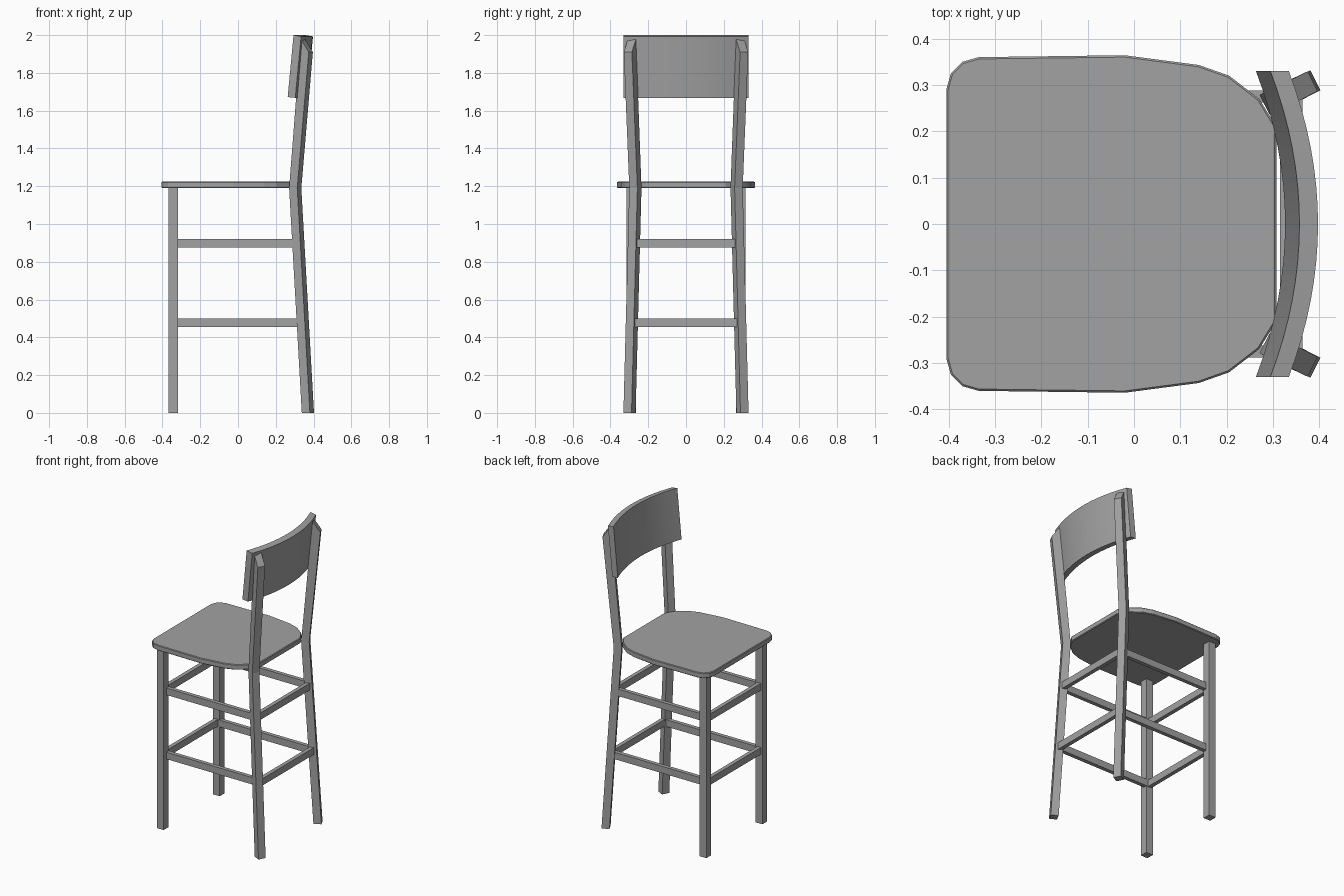
import bpy, bmesh, math
from mathutils import Vector

cube = bpy.data.objects.get("Cube")
if cube:
    bpy.data.objects.remove(cube, do_unlink=True)

grey = bpy.data.materials.new("grey")
grey.use_nodes = True
grey.diffuse_color = (0.36, 0.36, 0.36, 1)
grey.node_tree.nodes["Principled BSDF"].inputs["Base Color"].default_value = grey.diffuse_color


def loft(name, rings):
    """Skin a list of equal-sized closed rings and cap both ends."""
    bm = bmesh.new()
    loops = [[bm.verts.new(p) for p in ring] for ring in rings]
    n = len(loops[0])
    for a, b in zip(loops, loops[1:]):
        for i in range(n):
            j = (i + 1) % n
            bm.faces.new((a[i], a[j], b[j], b[i]))
    bm.faces.new(loops[0])
    bm.faces.new(loops[-1])
    bmesh.ops.recalc_face_normals(bm, faces=bm.faces)
    mesh = bpy.data.meshes.new(name)
    bm.to_mesh(mesh)
    bm.free()
    mesh.materials.append(grey)
    obj = bpy.data.objects.new(name, mesh)
    bpy.context.collection.objects.link(obj)
    return obj


def box(name, x, y, z):
    corners = [(x[0], y[0]), (x[1], y[0]), (x[1], y[1]), (x[0], y[1])]
    return loft(name, [[(px, py, h) for px, py in corners] for h in z])


# Seat: rounded front corners, tapering towards the back
half = [(-0.405, 0.29), (-0.395, 0.325), (-0.37, 0.35), (-0.335, 0.36), (-0.02, 0.364),
        (0.14, 0.343), (0.205, 0.32), (0.27, 0.27), (0.307, 0.21)]
outline = half + [(x, -y) for x, y in reversed(half)]
seat = loft("seat", [[(x, y, z) for x, y in outline] for z in (1.19, 1.225)])
bevel = seat.modifiers.new("soft_edge", "BEVEL")
bevel.width = 0.004
bevel.limit_method = "ANGLE"
bevel.angle_limit = math.radians(60)

# Rear legs: square section turned in plan, bent at the seat, sloped at the tip
TURN = math.radians(27)
SIZE = 0.024


def leg_ring(x, y, z, side, drop=0.0):
    out = Vector((math.cos(TURN), side * math.sin(TURN), 0))
    across = Vector((-out.y, out.x, 0))
    ring = []
    for a, b in ((-1, -1), (1, -1), (1, 1), (-1, 1)):
        p = Vector((x, y * side, z)) + SIZE * (a * out + b * across)
        p.z -= drop * (a + 1) / 2
        ring.append(p)
    return ring


for side, label in ((1, "left"), (-1, "right")):
    loft(f"rear_leg_{label}", [leg_ring(0.37, 0.299, 0, side),
                               leg_ring(0.303, 0.268, 1.19, side),
                               leg_ring(0.364, 0.297, 1.98, side, 0.07)])
    # Front leg and side rails
    box(f"front_leg_{label}", (-0.368, -0.318), sorted((side * 0.265, side * 0.315)), (0, 1.195))
    for z, x_end, level in ((0.455, 0.335, "lower"), (0.875, 0.31, "upper")):
        box(f"{level}_side_rail_{label}", (-0.33, x_end),
            sorted((side * 0.262, side * 0.288)), (z, z + 0.045))

# Front and rear rails
for z, x, level in ((0.455, 0.35, "lower"), (0.875, 0.328, "upper")):
    box(f"{level}_front_rail", (-0.357, -0.331), (-0.28, 0.28), (z, z + 0.045))
    box(f"{level}_rear_rail", (x - 0.013, x + 0.013), (-0.27, 0.27), (z, z + 0.045))

# Backrest: curved panel leaning back
STEPS = 16
rings = []
for i in range(STEPS + 1):
    y = -0.33 + 0.66 * i / STEPS
    bow = 0.063 * (1 - (y / 0.33) ** 2)
    rings.append([(0.263 + bow, y, 1.672), (0.303 + bow, y, 1.668),
                  (0.334 + bow, y, 1.993), (0.294 + bow, y, 2.0)])
backrest = loft("backrest", rings)

# Smooth only the gentle curve of the backrest
bpy.ops.object.select_all(action="DESELECT")
backrest.select_set(True)
bpy.context.view_layer.objects.active = backrest
bpy.ops.object.shade_smooth_by_angle(angle=math.radians(30))
